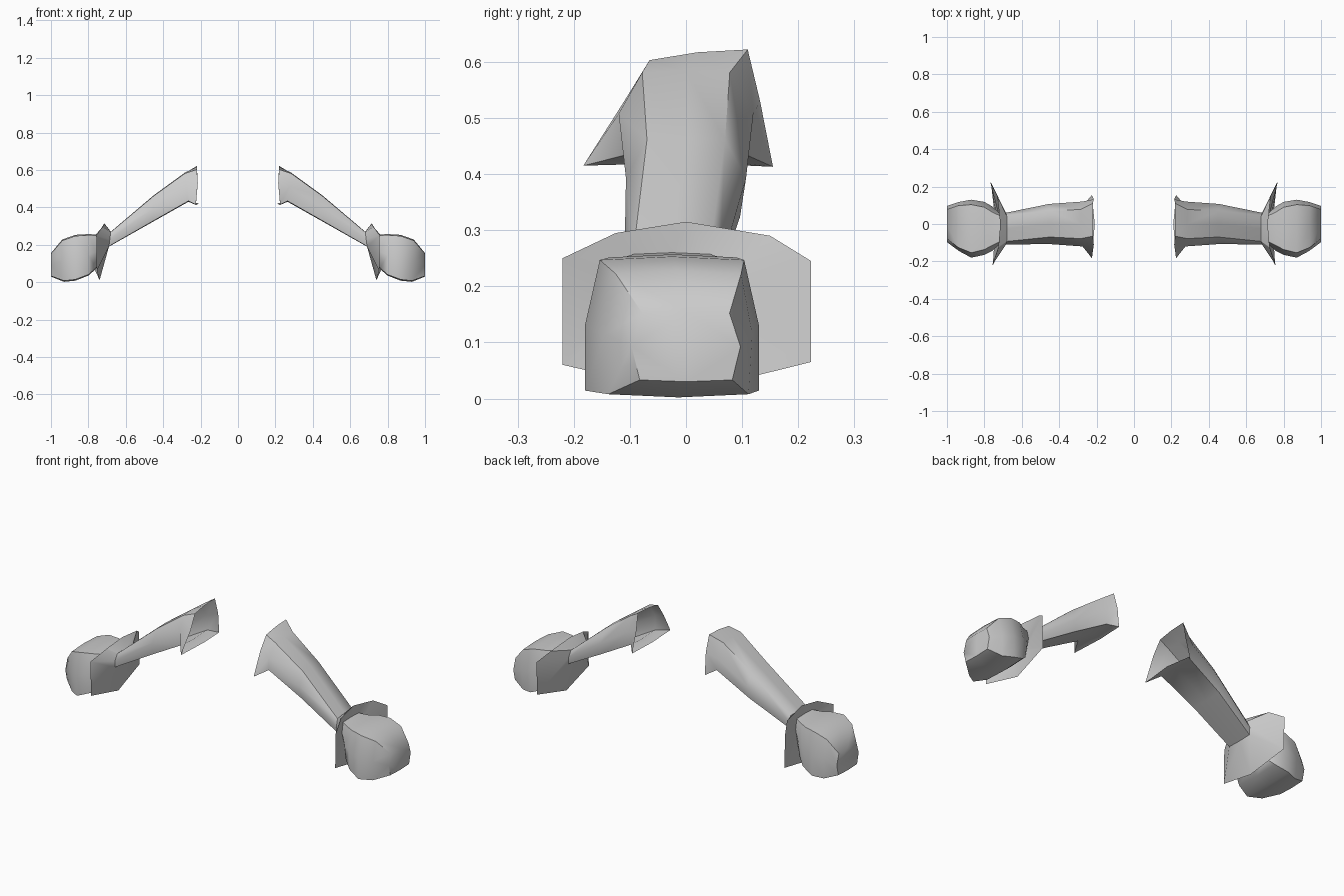
import bpy, bmesh, math

if "Cube" in bpy.data.objects:
    bpy.data.objects.remove(bpy.data.objects["Cube"])


def ring(x_top, x_bot, y0, y1, z0, z1, top=0.8, bot=0.9):
    """Eight-sided rounded-box section; top/bot set the corner widths."""
    c, h = (y0 + y1) / 2, (y1 - y0) / 2
    pts = [(-top, .95), (0, 1), (top, .95), (1, 0), (bot, -.95), (0, -1), (-bot, -.95), (-1, 0)]
    out = []
    for y, z in pts:
        t = (z + 1) / 2
        out.append((x_bot + (x_top - x_bot) * t, c + y * h, z0 + (z1 - z0) * t))
    return out


def loft(name, rings, cap=False, angle=40):
    """Skin the rings into one part and mirror it to the other side."""
    bm = bmesh.new()
    rows = [[bm.verts.new(p) for p in r] for r in rings]
    for a, b in zip(rows, rows[1:]):
        n = len(a)
        for i in range(n):
            j = (i + 1) % n
            bm.faces.new((a[i], a[j], b[j], b[i]))
    if cap:
        bm.faces.new(rows[-1])
    bmesh.ops.recalc_face_normals(bm, faces=bm.faces)
    me = bpy.data.meshes.new(name)
    bm.to_mesh(me)
    bm.free()
    ob = bpy.data.objects.new(name, me)
    bpy.context.collection.objects.link(ob)
    bpy.ops.object.select_all(action='DESELECT')
    ob.select_set(True)
    bpy.context.view_layer.objects.active = ob
    bpy.ops.object.shade_smooth_by_angle(angle=math.radians(angle))
    ob.modifiers.new("Mirror", 'MIRROR').use_mirror_merge = False
    return ob


# Sleeve: flared open shoulder tapering to the wrist
shoulder = [(.22, -.065, .603), (.22, .02, .617), (.22, .11, .622), (.215, .132, .53),
            (.225, .155, .413), (.21, 0, .42), (.225, -.183, .415), (.215, -.11, .53)]
wrist = ring(.68, .69, -.11, .06, .19, .27)
loft("sleeve", [shoulder,
                ring(.285, .265, -.12, .12, .43, .585, .65),
                ring(.45, .46, -.107, .107, .32, .465, .65),
                wrist], angle=50)

# Cuff: thin double-walled flare around the wrist
rim = [(.725, -.125, .295), (.715, 0, .315), (.73, .15, .29), (.768, .223, .245),
       (.765, .223, .065), (.74, 0, .01), (.755, -.22, .06), (.758, -.22, .25)]
inner = ring(.715, .725, -.11, .06, .15, .26)
loft("cuff", [wrist, rim, inner], angle=30)

# Hand: rounded closed mitten
loft("hand", [inner,
              ring(.76, .76, -.145, .095, .07, .255, .75),
              ring(.80, .80, -.165, .118, .035, .257, .8, .95),
              ring(.87, .87, -.18, .13, .008, .253, .83, 1),
              ring(.94, .93, -.145, .118, .002, .228, .85, .95),
              ring(1.0, 1.0, -.097, .097, .03, .155, .8, .85)], cap=True, angle=50)
